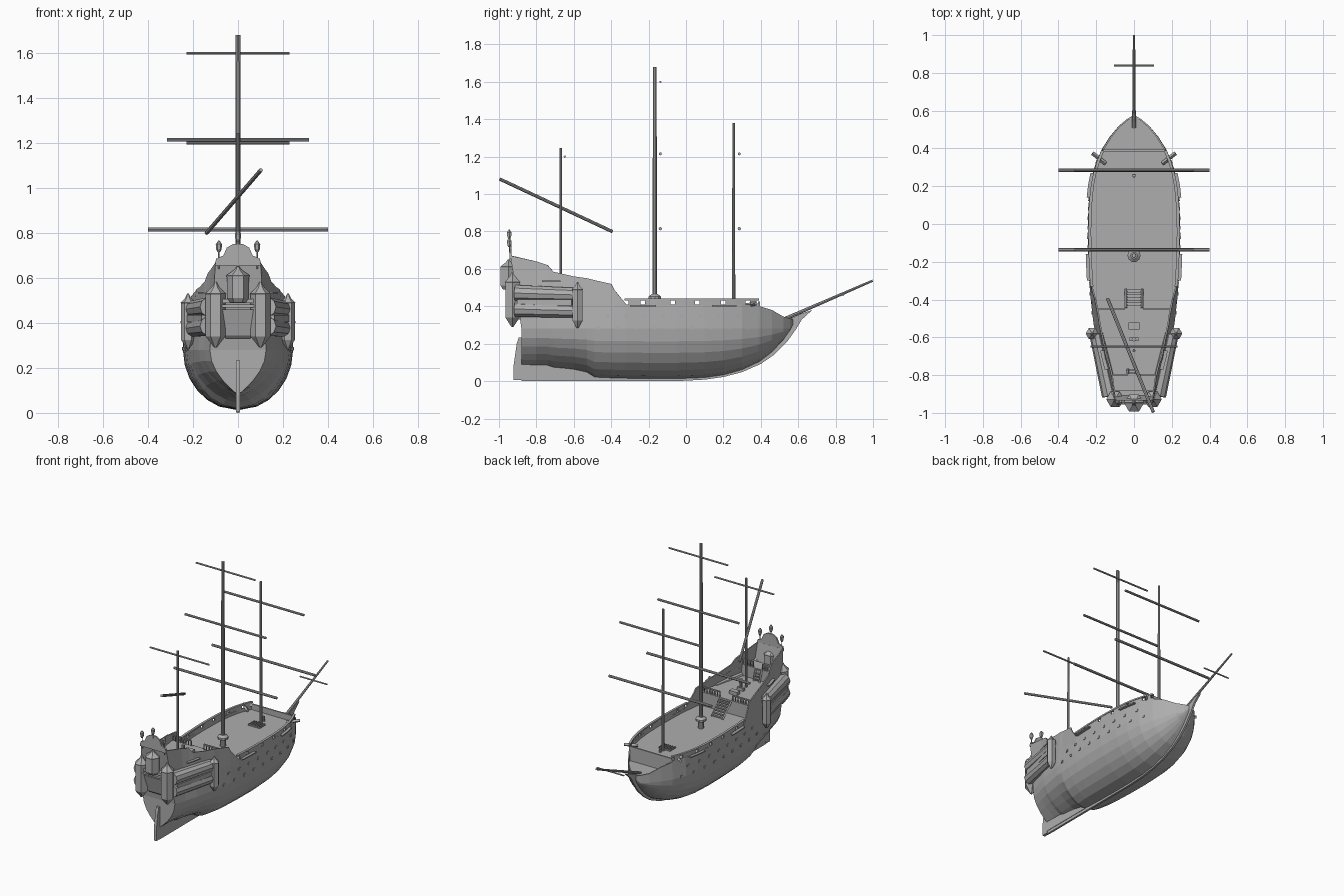
import bpy, bmesh, math
from mathutils import Vector

if "Cube" in bpy.data.objects:
    bpy.data.objects.remove(bpy.data.objects["Cube"])

wood = bpy.data.materials.new("grey_wood")
wood.use_nodes = True
GREY = (0.42, 0.42, 0.42, 1)
wood.diffuse_color = GREY
wood.node_tree.nodes["Principled BSDF"].inputs["Base Color"].default_value = GREY


def make(name, verts, faces, fix=True):
    mesh = bpy.data.meshes.new(name)
    mesh.from_pydata(verts, [], faces)
    if fix:
        bm = bmesh.new()
        bm.from_mesh(mesh)
        bmesh.ops.recalc_face_normals(bm, faces=bm.faces)
        bm.to_mesh(mesh)
        bm.free()
    mesh.materials.append(wood)
    ob = bpy.data.objects.new(name, mesh)
    bpy.context.collection.objects.link(ob)
    return ob


def loft(name, rings):
    """Closed skin over rings of equal point count, capped at both ends."""
    n = len(rings[0])
    faces = [(i * n + j, i * n + (j + 1) % n, (i + 1) * n + (j + 1) % n, (i + 1) * n + j)
             for i in range(len(rings) - 1) for j in range(n)]
    faces += [tuple(range(n)), tuple(range((len(rings) - 1) * n, len(rings) * n))]
    return make(name, [p for r in rings for p in r], faces)


def box(name, c, s, turn=0):
    ring = [(-1, -1), (1, -1), (1, 1), (-1, 1)]
    ob = loft(name, [[(a * s[0] / 2, b * s[1] / 2, k * s[2] / 2) for a, b in ring] for k in (-1, 1)])
    ob.location, ob.rotation_euler.z = c, turn
    return ob


def spar(name, a, b, r, r2=None, n=8):
    a, b = Vector(a), Vector(b)
    q = (b - a).to_track_quat('Z', 'Y')
    circle = [(math.cos(2 * math.pi * i / n), math.sin(2 * math.pi * i / n)) for i in range(n)]
    return loft(name, [[p + q @ Vector((x * rad, y * rad, 0)) for x, y in circle]
                       for p, rad in ((a, r), (b, r2 or r))])


def plate(name, outline, half):
    """Side-profile outline (y, z) given thickness across x."""
    return loft(name, [[(x, y, z) for y, z in outline] for x in (-half, half)])


def turret(name, x, y, rows, n=6):
    return loft(name, [[(x + r * math.cos(math.tau * i / n), y + r * math.sin(math.tau * i / n), z)
                        for i in range(n)] for z, r in rows])


# Hull stations: y, keel height, widest half breadth, fullness, top height, top half breadth
STATIONS = [
    (-.88, .08, .125, 1, .67, .10), (-.80, .08, .152, .95, .64, .12), (-.74, .08, .17, .9, .62, .135),
    (-.71, .07, .178, .85, .585, .148), (-.60, .06, .20, .75, .56, .17), (-.53, .045, .214, .65, .55, .185),
    (-.49, .02, .219, .55, .54, .19), (-.40, .016, .229, .5, .52, .208), (-.385, .016, .23, .5, .49, .213),
    (-.32, .014, .236, .5, .41, .23), (-.20, .012, .242, .5, .41, .236), (-.05, .012, .245, .5, .41, .24),
    (.10, .018, .241, .5, .41, .236), (.20, .032, .231, .5, .41, .226), (.30, .06, .21, .5, .41, .206),
    (.385, .10, .176, .52, .41, .172), (.395, .105, .171, .52, .40, .168), (.46, .155, .13, .55, .38, .128),
    (.52, .22, .08, .6, .345, .08), (.555, .27, .038, .6, .335, .038), (.572, .30, .01, .6, .33, .01)]
LOWER = [0, .06, .17, .32, .52, .75]


def widest(s):
    return max(.28, s[1] + .01)


def half_at(s, z):
    zb = widest(s)
    if z < zb:
        u = max(0, (z - s[1]) / (zb - s[1]))
        return s[2] * (1 - (1 - u) ** 2) ** s[3]
    return s[2] + (s[5] - s[2]) * (z - zb) / (s[4] - zb)


def breadth(y, z):
    for a, b in zip(STATIONS, STATIONS[1:]):
        if y <= b[0]:
            t = max(0, (y - a[0]) / (b[0] - a[0]))
            return half_at(a, z) * (1 - t) + half_at(b, z) * t
    return .005


verts, faces = [], []
for i, s in enumerate(STATIONS):
    zb = widest(s)
    zs = [s[1] + (zb - s[1]) * u for u in LOWER] + [zb, (zb + s[4]) / 2, s[4]]
    side = []
    for z in zs:
        rake = max(0, z - .3) * .16 if i == 0 else 0
        side.append((half_at(s, z), s[0] - rake, z))
    verts += side[:0:-1] + [(0, side[0][1], side[0][2])] + [(-x, y, z) for x, y, z in side[1:]]
m = len(verts) // len(STATIONS)
for i in range(len(STATIONS) - 1):
    for j in range(m - 1):
        a, b = i * m + j, (i + 1) * m + j
        faces.append((a, a + 1, b + 1, b))
for j in range(m // 2):
    k = m - 1 - j
    faces.append((j, k, k - 1, j + 1) if k - 1 > j + 1 else (j, k, j + 1))
hull = make("hull", verts, faces, fix=False)
shell = hull.modifiers.new("planking", 'SOLIDIFY')
shell.thickness, shell.offset = .008, -1


# Decks and bulkheads
def deck(name, y0, y1, z, n=10):
    rings = []
    for i in range(n + 1):
        y = y0 + (y1 - y0) * i / n
        w = max(.002, breadth(y, z) - .004)
        rings.append([(-w, y, z - .008), (w, y, z - .008), (w, y, z), (-w, y, z)])
    loft(name, rings)


def bulkhead(name, y, z0, z1):
    w0, w1 = breadth(y, z0) - .004, breadth(y, z1) - .004
    loft(name, [[(-w0, y + d, z0), (w0, y + d, z0), (w1, y + d, z1), (-w1, y + d, z1)] for d in (-.005, .005)])


deck("main_deck", -.45, .39, .385, 16)
deck("quarter_deck", -.80, -.45, .48)
deck("poop_deck", -.885, -.80, .56, 3)
deck("beak_deck", .39, .56, .325)
bulkhead("quarter_bulkhead", -.45, .38, .48)
bulkhead("poop_bulkhead", -.80, .47, .56)
bulkhead("beak_bulkhead", .39, .31, .425)


# Bulwark blocks leaving ports, with a rail on top; side channels; port lids
def strip(name, y0, y1, z0, z1, s, out=.002, deep=.01):
    n = max(1, round((y1 - y0) / .06))
    rings = []
    for i in range(n + 1):
        y = y0 + (y1 - y0) * i / n
        w = breadth(y, z0)
        rings.append([(s * (w - deep), y, z0), (s * (w + out), y, z0),
                      (s * (w + out), y, z1), (s * (w - deep), y, z1)])
    loft(name, rings)


PORTS = [-.32, -.23, -.07, .06, .20, .33, .39]
for s in (-1, 1):
    for a, b in zip(PORTS, PORTS[1:]):
        strip("bulwark", a + .012, b - .012, .408, .432, s, 0, .008)
    strip("rail", -.33, .39, .431, .442, s, .004, .012)
    for a, b, z in ((-.30, -.16, .40), (.14, .27, .40), (-.77, -.67, .53)):
        strip("channel", a, b, z, z + .008, s, .018)
    for row, z in enumerate((.285, .345)):
        for k in range(9):
            y = -.47 + k * .1 + row * .05
            if y < .38:
                strip("port_lid", y - .009, y + .009, z - .008, z + .008, s, .004)
    spar("cathead", (s * .15, .32, .405), (s * .22, .375, .415), .011, n=4)

# Keel, stem knee, deadwood and rudder
plate("keel", [(-.88, 0), (-.05, 0), (.1, .008), (.2, .022), (.3, .048), (.4, .092), (.47, .14), (.54, .21),
               (.59, .28), (.62, .33), (.675, .38), (.62, .362), (.56, .335), (.5, .25), (.4, .15),
               (.2, .05), (0, .03), (-.88, .03)], .007)
plate("deadwood", [(-.88, .02), (-.49, .02), (-.52, .07), (-.6, .11), (-.88, .13)], .010)
plate("rudder", [(-.875, .005), (-.922, .005), (-.922, .08), (-.905, .2), (-.895, .232), (-.875, .232)], .010)

# Stern gallery, crown, turrets and quarter galleries
loft("stern_gallery", [[(-w, -.87, z), (w, -.87, z), (w, y, z), (-w, y, z)]
                       for z, w, y in ((.33, .055, -.905), (.345, .06, -.92), (.46, .08, -.95))])
box("gallery_cornice", (0, -.915, .475), (.18, .08, .012))
box("gallery_ledge", (0, -.915, .497), (.17, .07, .018))
crown = [(.102, .655), (.098, .685), (.065, .70), (.05, .735), (.02, .752)]
crown += [(-x, z) for x, z in reversed(crown)]
loft("stern_crown", [[(x, y, z) for x, z in crown] for y in (-.945, -.933)])
turret("centre_turret", 0, -.948, [(.49, .035), (.51, .05), (.605, .05), (.612, .052), (.635, .018), (.65, .006)])
for s in (-1, 1):
    turret("stern_turret", s * .10, -.928, [(.29, .006), (.34, .044), (.525, .044), (.53, .047),
                                            (.56, .016), (.582, .005)])
    turret("side_turret", s * .222, -.58, [(.285, .006), (.325, .031), (.485, .031), (.49, .034),
                                           (.51, .014), (.53, .004)])
    for z in (.465, .38):
        spar("quarter_gallery", (s * .125, -.91, z + .006), (s * .197, -.585, z - .004), .045, .039, 10)
    box("gallery_bracket", (s * .16, -.75, .42), (.07, .30, .03), -s * .22)
for x, z in ((-.085, .74), (0, .785), (.085, .74)):
    spar("lantern_post", (x, -.94, .64), (x, -.945, z), .003, n=6)
    turret("lantern", x, -.945, [(z - .024, .006), (z - .012, .012), (z + .01, .014), (z + .026, .003)])

# Masts, yards and bowsprit
for name, y, base, top, r, yards in (
        ("main", -.167, .38, 1.68, .0125, ((.815, .40, .009), (1.215, .315, .008), (1.60, .23, .006))),
        ("fore", .255, .38, 1.38, .009, ((.815, .40, .009), (1.215, .315, .008))),
        ("mizzen", -.67, .47, 1.245, .008, ((1.20, .23, .006),))):
    spar(name + "_mast", (0, y, base), (0, y, top), r, r * .85, 10)
    yy = y + (.03 if name != "mizzen" else .022)
    for z, half, yr in yards:
        spar(name + "_yard", (-half, yy, z), (half, yy, z), yr)
spar("lateen_yard", (-.14, -.395, .80), (.102, -.995, 1.08), .009)
spar("bowsprit", (0, .51, .325), (0, .998, .537), .010, .006)
spar("sprit_yard", (-.105, .84, .46), (.105, .84, .46), .005)
turret("mast_collar", 0, -.167, [(.38, .02), (.435, .02), (.437, .035), (.452, .035), (.465, .018)], 10)


# Stairs, railings and deck fittings
def stairs(y, x, w, z0, z1, run, n):
    for i in range(n):
        t = (i + .5) / n
        box("stair_step", (x, y + run * (1 - t), z0 + (z1 - z0) * t), (w, run / n, .007))
    for s in (-1, 1):
        spar("stair_side", (x + s * w / 2, y + run, z0), (x + s * w / 2, y, z1), .007, n=4)


stairs(-.445, 0, .085, .385, .48, .10, 7)
stairs(-.795, -.01, .045, .48, .56, .025, 4)
for y, z, inner in ((-.45, .48, .05), (-.80, .56, .035)):
    edge = breadth(y, z) - .012
    for s in (-1, 1):
        box("deck_rail", (s * (inner + edge) / 2, y, z + .036), (edge - inner, .01, .007))
        for i in range(8):
            box("baluster", (s * (inner + (edge - inner) * i / 7), y, z + .017), (.006, .006, .034))
box("hatch_frame", (0, .21, .387), (.09, .065, .008))
for i in range(6):
    box("hatch_bar", (-.04 + i * .016, .21, .394), (.005, .06, .007))
box("companion", (0, -.54, .492), (.06, .035, .024))
box("capstan_bench", (0, -.61, .49), (.05, .02, .02))
spar("capstan", (0, -.61, .48), (0, -.61, .56), .008, .012)
spar("bitts", (0, .285, .385), (0, .285, .42), .008)
